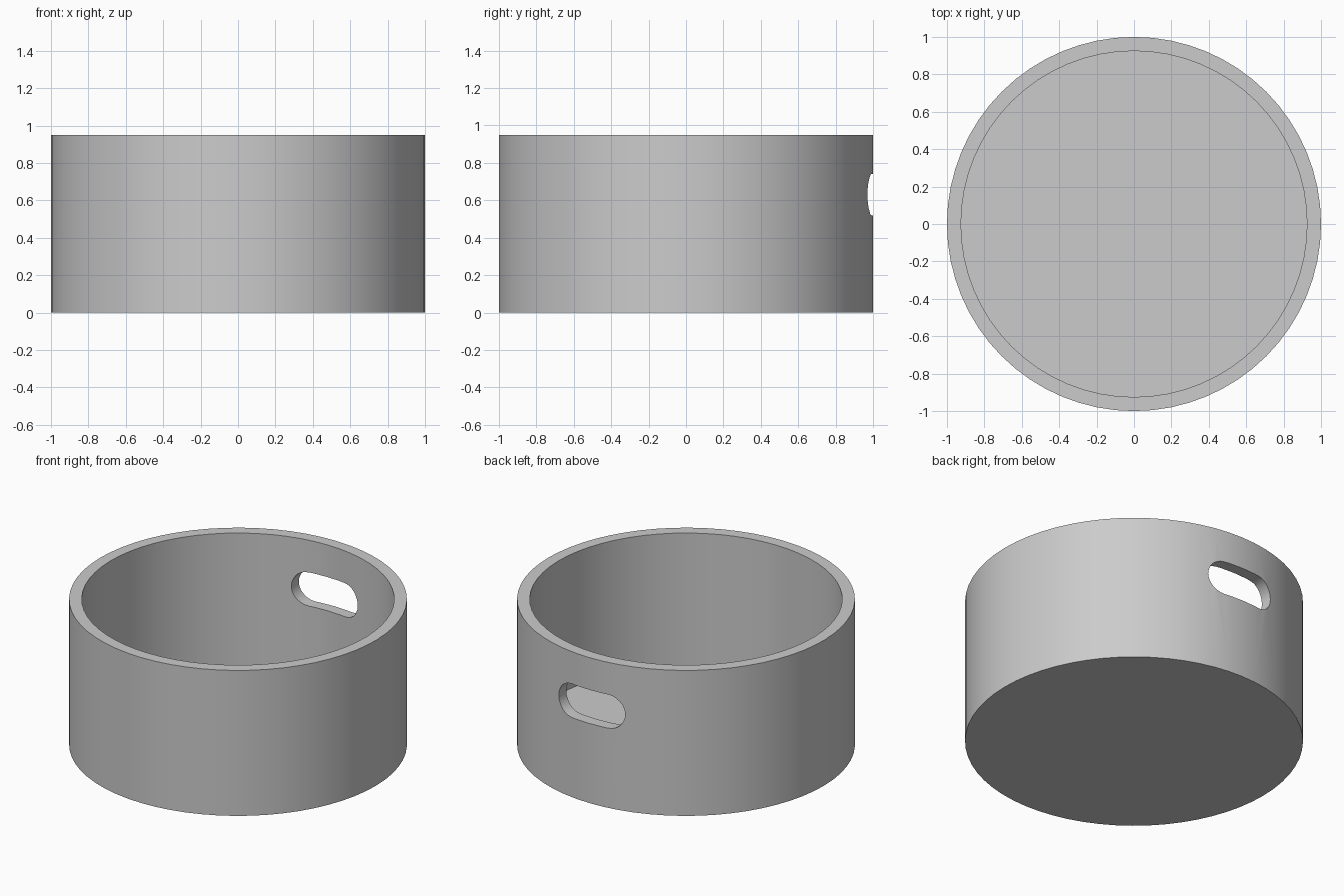
import bpy
import bmesh
import math

if "Cube" in bpy.data.objects:
    bpy.data.objects.remove(bpy.data.objects["Cube"])

RADIUS, HEIGHT, WALL, FLOOR = 1.0, 0.95, 0.075, 0.075
SLOT_HALF, SLOT_R, SLOT_Z = 0.24, 0.11, 0.63
SIDES = 64

grey = bpy.data.materials.new("plain grey")
grey.use_nodes = True
colour = (0.6, 0.6, 0.6, 1)
grey.diffuse_color = colour
grey.node_tree.nodes["Principled BSDF"].inputs["Base Color"].default_value = colour


def prism(name, outline, offset):
    """Extrude a closed outline of 3D points along an offset."""
    bm = bmesh.new()
    face = bm.faces.new([bm.verts.new(p) for p in outline])
    moved = bmesh.ops.extrude_face_region(bm, geom=[face])["geom"]
    verts = [v for v in moved if isinstance(v, bmesh.types.BMVert)]
    bmesh.ops.translate(bm, verts=verts, vec=offset)
    bmesh.ops.recalc_face_normals(bm, faces=bm.faces)
    mesh = bpy.data.meshes.new(name)
    bm.to_mesh(mesh)
    bm.free()
    mesh.materials.append(grey)
    obj = bpy.data.objects.new(name, mesh)
    bpy.context.collection.objects.link(obj)
    return obj


def circle(radius, z):
    steps = [math.tau * i / SIDES for i in range(SIDES)]
    return [(radius * math.cos(a), radius * math.sin(a), z) for a in steps]


# Solid drum that becomes the open cup
cup = prism("round_cup", circle(RADIUS, 0), (0, 0, HEIGHT))

# Hollow above the floor
hollow = prism("hollow_cutter", circle(RADIUS - WALL, FLOOR), (0, 0, HEIGHT))

# Round-ended slot through the back wall
outline = []
for side, start in ((1, -math.pi / 2), (-1, math.pi / 2)):
    for i in range(13):
        a = start + math.pi * i / 12
        outline.append((side * (SLOT_HALF - SLOT_R) + SLOT_R * math.cos(a),
                        0.7, SLOT_Z + SLOT_R * math.sin(a)))
slot = prism("slot_cutter", outline, (0, 0.5, 0))

# Cut, apply and discard the cutters
bpy.context.view_layer.objects.active = cup
cup.select_set(True)
for cutter in (hollow, slot):
    cutter.hide_render = True
    cut = cup.modifiers.new(cutter.name, "BOOLEAN")
    cut.operation = "DIFFERENCE"
    cut.solver = "EXACT"
    cut.object = cutter
    bpy.ops.object.modifier_apply(modifier=cut.name)
    bpy.data.objects.remove(cutter)

bpy.ops.object.shade_smooth_by_angle(angle=math.radians(30))
